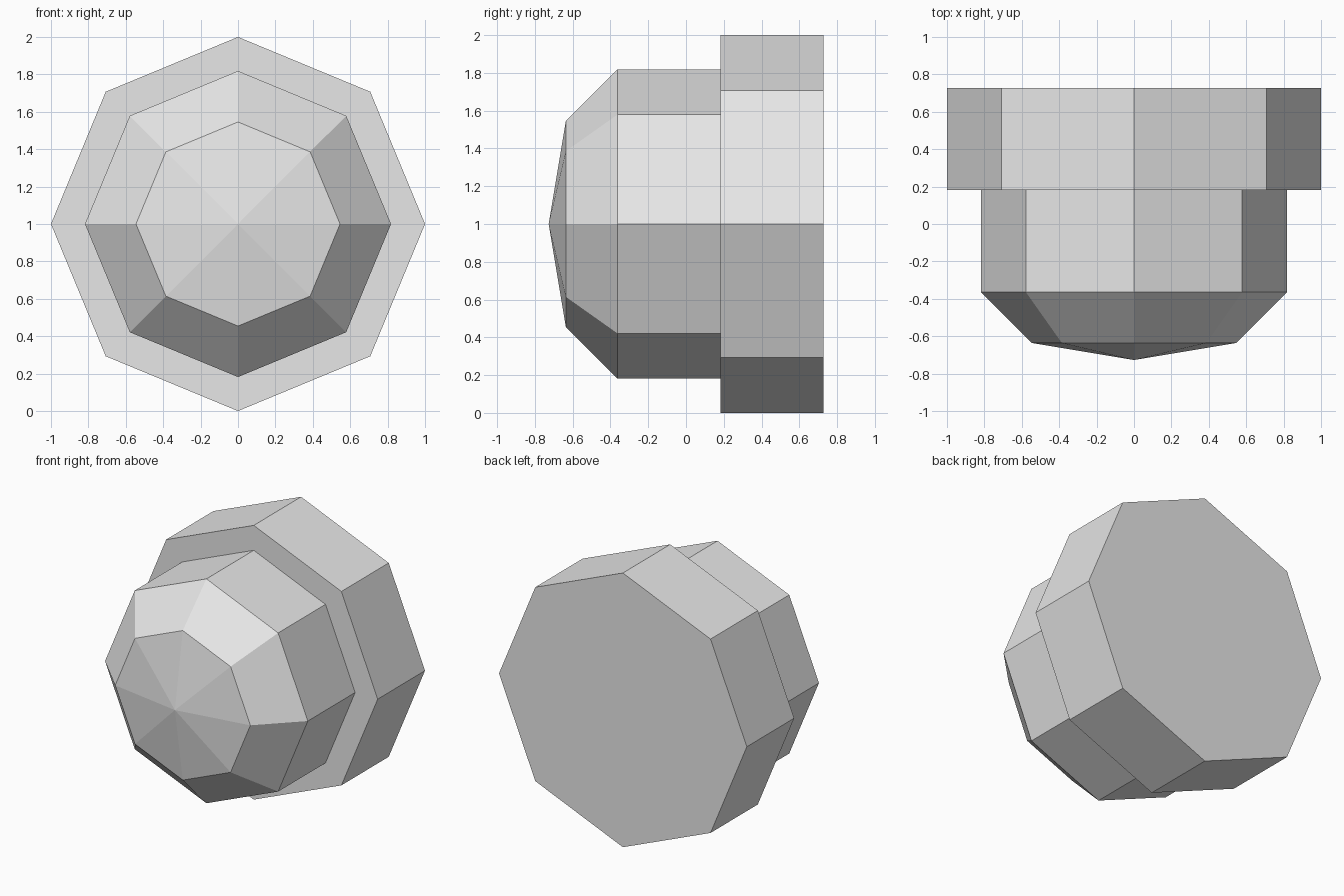
import bpy
import bmesh
from math import sin, cos, tau

SIDES = 8
UNIT = 2 / 22      # the design sits on a grid of eleven units per radius
CENTRE_Z = 1.0

cube = bpy.data.objects.get("Cube")
if cube:
    bpy.data.objects.remove(cube, do_unlink=True)

grey = bpy.data.materials.new("light_grey")
grey.use_nodes = True
colour = (0.8, 0.8, 0.8, 1)
grey.diffuse_color = colour
grey.node_tree.nodes["Principled BSDF"].inputs["Base Color"].default_value = colour


def octagonal_part(name, profile):
    """Sweep (y, radius) pairs round the front-back axis; zero radius makes a tip."""
    bm = bmesh.new()
    rings = []
    for y, radius in profile:
        count = SIDES if radius else 1
        rings.append([bm.verts.new((radius * UNIT * sin(tau * i / SIDES),
                                    y * UNIT,
                                    CENTRE_Z + radius * UNIT * cos(tau * i / SIDES)))
                      for i in range(count)])
    for a, b in zip(rings, rings[1:]):
        for i in range(SIDES):
            j = (i + 1) % SIDES
            if len(b) == 1:
                bm.faces.new((a[i], a[j], b[0]))
            else:
                bm.faces.new((a[i], a[j], b[j], b[i]))
    for ring in (rings[0], rings[-1]):
        if len(ring) > 1:
            bm.faces.new(ring)
    bmesh.ops.recalc_face_normals(bm, faces=bm.faces[:])
    mesh = bpy.data.meshes.new(name)
    bm.to_mesh(mesh)
    bm.free()
    mesh.materials.append(grey)
    obj = bpy.data.objects.new(name, mesh)
    bpy.context.collection.objects.link(obj)
    return obj


# Wide rear flange
octagonal_part("flange", [(8, 11), (2, 11)])

# Narrower body with a bevelled front and a shallow pointed cap
octagonal_part("knob", [(2, 9), (-4, 9), (-7, 6), (-8, 0)])
